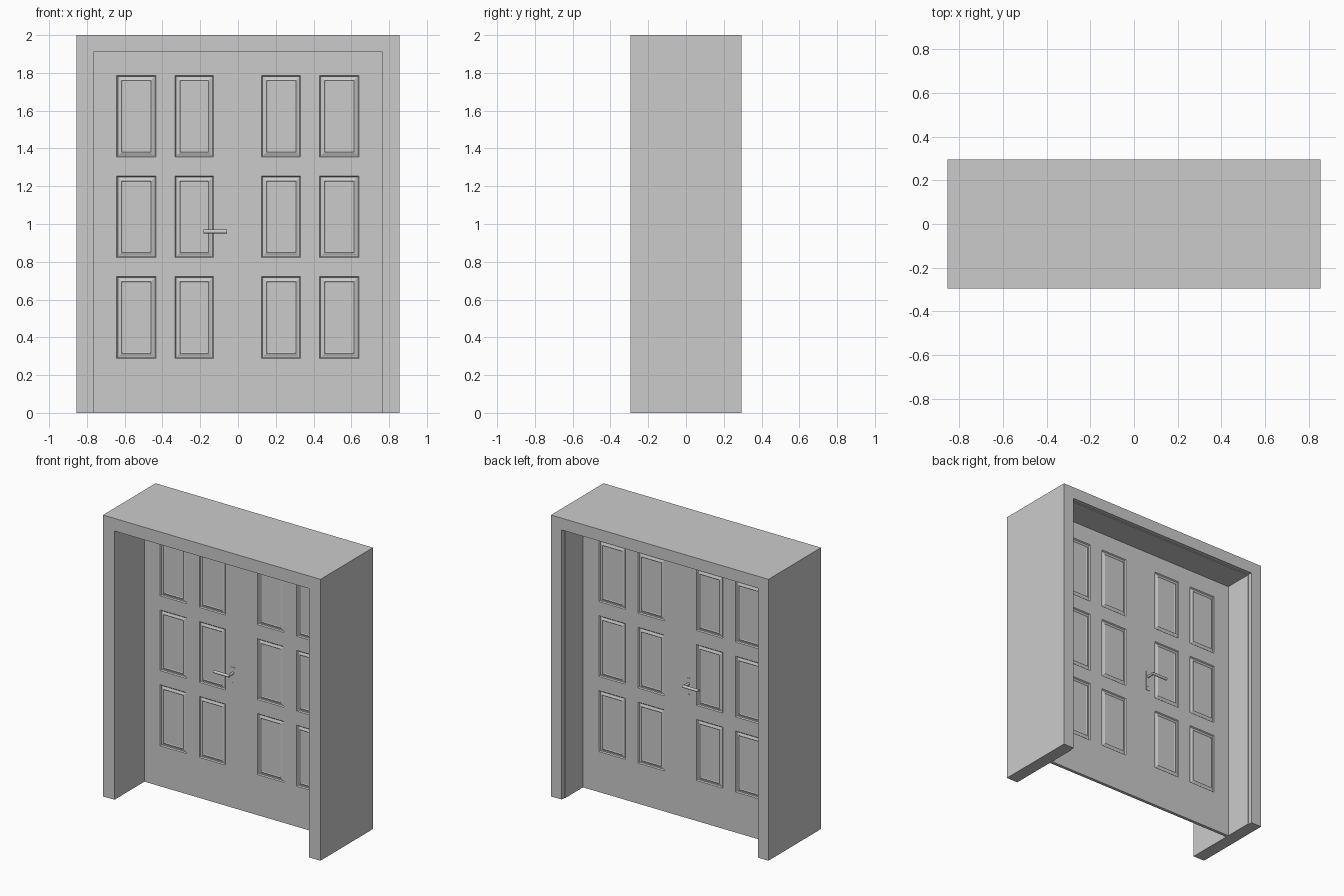
import bpy, bmesh, math
from mathutils import Vector, Matrix

if "Cube" in bpy.data.objects:
    bpy.data.objects.remove(bpy.data.objects["Cube"])


def finish(bm, name, smooth=False):
    bmesh.ops.recalc_face_normals(bm, faces=bm.faces[:])
    me = bpy.data.meshes.new(name)
    bm.to_mesh(me)
    bm.free()
    ob = bpy.data.objects.new(name, me)
    bpy.context.collection.objects.link(ob)
    if smooth:
        bpy.ops.object.select_all(action='DESELECT')
        ob.select_set(True)
        bpy.context.view_layer.objects.active = ob
        bpy.ops.object.shade_smooth_by_angle(angle=math.radians(35))
    return ob


# Door frame: a jamb section (inset, y) swept up, over and down, open below
HALF_W, TOP, HALF_D = 0.855, 2.0, 0.295
section = [(0, -HALF_D), (0, HALF_D), (0.084, HALF_D), (0.084, 0.265),
           (0.09, 0.265), (0.09, -HALF_D)]
bm = bmesh.new()
rings = []
for side, at_top in ((-1, 0), (-1, 1), (1, 1), (1, 0)):
    rings.append([bm.verts.new((side * (HALF_W - o), y, at_top * (TOP - o)))
                  for o, y in section])
n = len(section)
for a, b in zip(rings, rings[1:]):
    for i in range(n):
        j = (i + 1) % n
        bm.faces.new((a[i], a[j], b[j], b[i]))
bm.faces.new(rings[0])
bm.faces.new(rings[-1])
finish(bm, "door_frame")

# Door leaf: a grid cut around the panels, given thickness
FRONT, BACK = 0.042, 0.064
panel_x = [(-0.642, -0.434), (-0.334, -0.129), (0.124, 0.332), (0.432, 0.640)]
panel_z = [(0.288, 0.722), (0.822, 1.254), (1.354, 1.787)]
xs = [-0.765] + [v for p in panel_x for v in p] + [0.765]
zs = [0.0] + [v for p in panel_z for v in p] + [1.91]
bm = bmesh.new()
grid = [[bm.verts.new((x, FRONT, z)) for z in zs] for x in xs]
for i in range(len(xs) - 1):
    for k in range(len(zs) - 1):
        bm.faces.new((grid[i][k], grid[i + 1][k], grid[i + 1][k + 1], grid[i][k + 1]))
ext = bmesh.ops.extrude_face_region(bm, geom=bm.faces[:], use_keep_orig=True)
for v in ext["geom"]:
    if isinstance(v, bmesh.types.BMVert):
        v.co.y = BACK
bmesh.ops.recalc_face_normals(bm, faces=bm.faces[:])


def in_panel(f):
    c = f.calc_center_median()
    return (abs(f.normal.y) > 0.9 and any(a < c.x < b for a, b in panel_x)
            and any(a < c.z < b for a, b in panel_z))


# Moulded panels on both faces: groove, sloping bevel, raised field
panels = [f for f in bm.faces if in_panel(f)]
for width, depth in ((0.006, -0.007), (0.005, 0.0), (0.015, 0.006), (0.005, -0.003)):
    bmesh.ops.inset_individual(bm, faces=panels, thickness=width, depth=depth,
                               use_even_offset=True)
finish(bm, "door_leaf")


def box(bm, lo, hi):
    lo, hi = Vector(lo), Vector(hi)
    m = Matrix.Translation((lo + hi) / 2) @ Matrix.Diagonal((*(hi - lo), 1))
    bmesh.ops.create_cube(bm, size=1, matrix=m)


def rod(bm, a, b, r):
    a, b = Vector(a), Vector(b)
    d = b - a
    m = Matrix.Translation((a + b) / 2) @ d.to_track_quat('Z', 'Y').to_matrix().to_4x4()
    bmesh.ops.create_cone(bm, cap_ends=True, segments=16, radius1=r, radius2=r,
                          depth=d.length, matrix=m)


# Lever handles with thin backplates and keyholes, one on each face
for label, y0, s in (("front", FRONT, -1), ("back", BACK, 1)):
    bm = bmesh.new()
    box(bm, (-0.082, min(y0, y0 + s * 0.003), 0.855), (-0.052, max(y0, y0 + s * 0.003), 1.0))
    finish(bm, label + "_backplate")
    bm = bmesh.new()
    rod(bm, (-0.067, y0, 0.96), (-0.067, y0 + s * 0.055, 0.96), 0.009)
    rod(bm, (-0.058, y0 + s * 0.055, 0.96), (-0.182, y0 + s * 0.055, 0.96), 0.010)
    finish(bm, label + "_lever", True)
    bm = bmesh.new()
    rod(bm, (-0.067, y0, 0.885), (-0.067, y0 + s * 0.005, 0.885), 0.006)
    finish(bm, label + "_lock", True)
